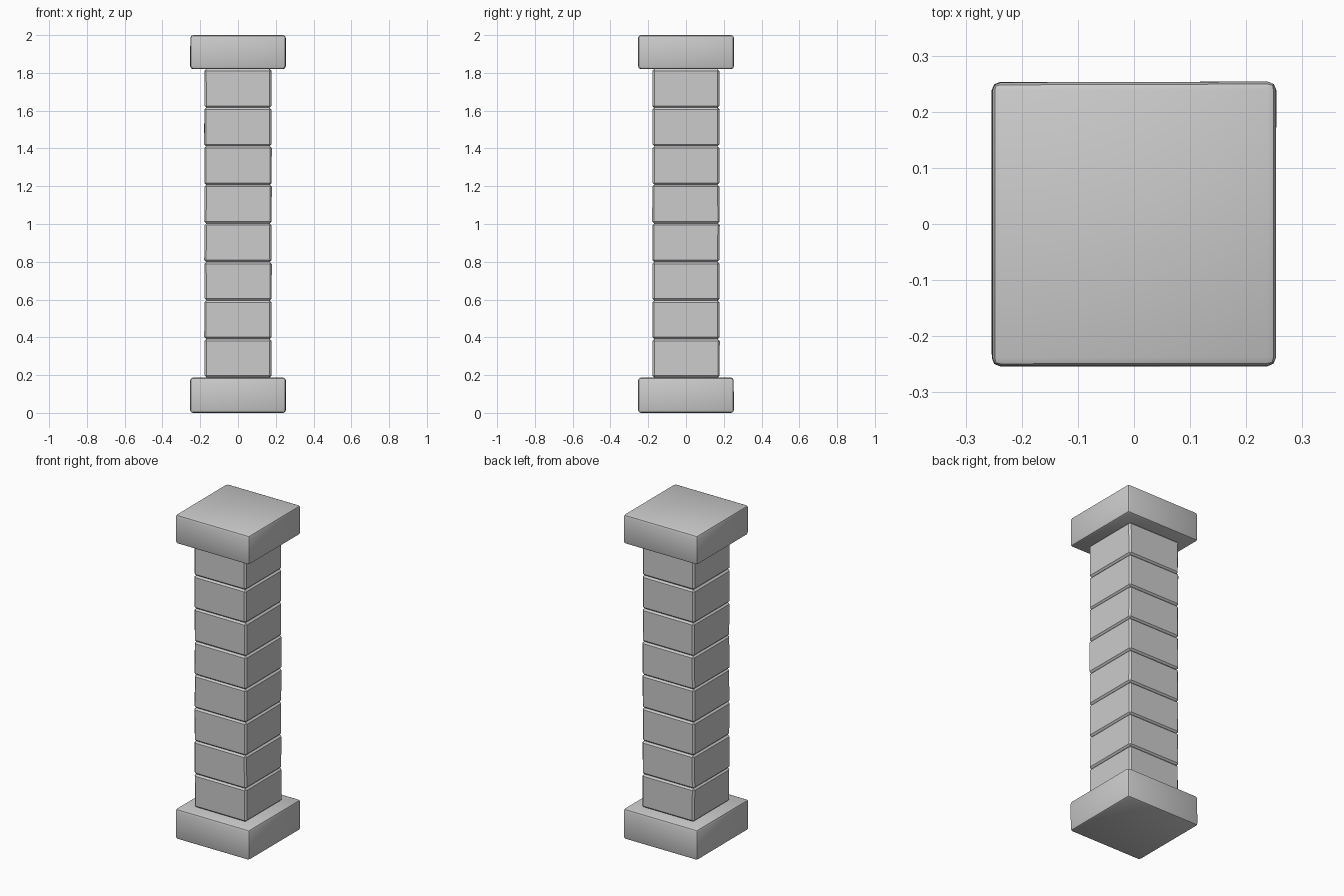
import bpy
import bmesh
import random

if "Cube" in bpy.data.objects:
    bpy.data.objects.remove(bpy.data.objects["Cube"])

random.seed(4)

stone = bpy.data.materials.new("light_grey_stone")
stone.diffuse_color = (0.6, 0.6, 0.6, 1)
stone.use_nodes = True
stone.node_tree.nodes["Principled BSDF"].inputs["Base Color"].default_value = stone.diffuse_color


def stone_block(name, half, z0, z1, chamfer, segments, wobble):
    """Square block with worn edges and slightly uneven corners."""
    bm = bmesh.new()
    bmesh.ops.create_cube(bm, size=2)
    for v in bm.verts:
        v.co.x *= half - random.uniform(0, wobble)
        v.co.y *= half - random.uniform(0, wobble)
        v.co.z = z1 if v.co.z > 0 else z0
    bmesh.ops.bevel(bm, geom=bm.edges[:], offset=chamfer, segments=segments,
                    profile=0.5, affect='EDGES')
    mesh = bpy.data.meshes.new(name)
    bm.to_mesh(mesh)
    bm.free()
    mesh.materials.append(stone)
    obj = bpy.data.objects.new(name, mesh)
    bpy.context.collection.objects.link(obj)
    bpy.ops.object.select_all(action='DESELECT')
    obj.select_set(True)
    bpy.context.view_layer.objects.active = obj
    bpy.ops.object.shade_smooth_by_angle(angle=0.6)
    return obj


# Wide slabs at the foot and head
stone_block("base_slab", 0.254, 0.0, 0.187, 0.015, 2, 0.002)
stone_block("cap_slab", 0.254, 1.82, 2.0, 0.015, 2, 0.002)

# Shaft of eight stacked blocks
COUNT, BOTTOM, TOP = 8, 0.187, 1.82
pitch = (TOP - BOTTOM) / COUNT
for i in range(COUNT):
    z = BOTTOM + i * pitch
    stone_block(f"shaft_block_{i + 1}", 0.179, z, z + pitch, 0.01, 1, 0.003)
